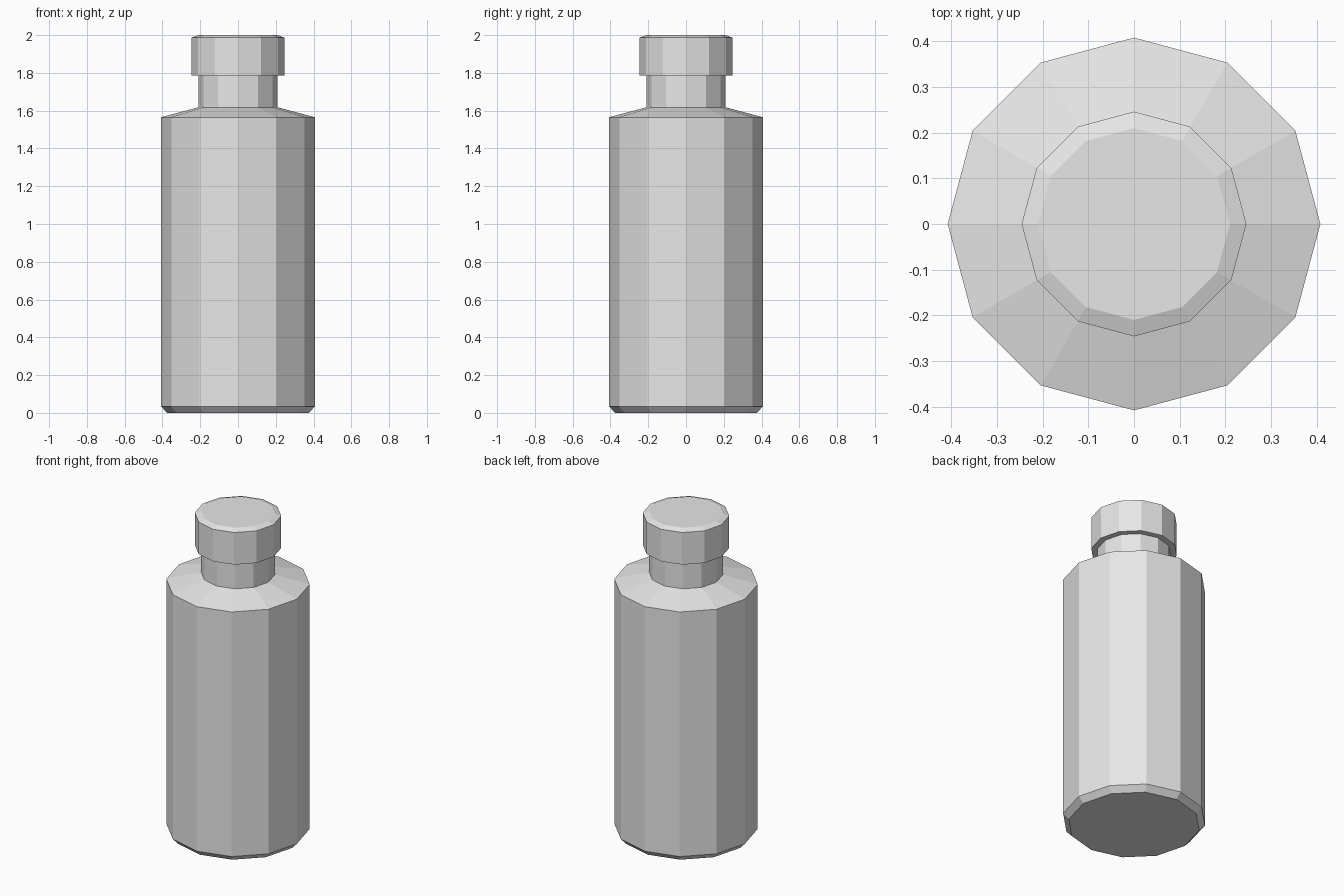
import bpy, bmesh, math

if "Cube" in bpy.data.objects:
    bpy.data.objects.remove(bpy.data.objects["Cube"])

SIDES = 12

grey = bpy.data.materials.new("light_grey")
grey.diffuse_color = (0.8, 0.8, 0.8, 1.0)
grey.use_nodes = True
grey.node_tree.nodes["Principled BSDF"].inputs["Base Color"].default_value = grey.diffuse_color


def lathe(name, profile):
    """Closed faceted solid from (radius, height) rings, listed bottom to top."""
    bm = bmesh.new()
    rings = [[bm.verts.new((r * math.cos(2 * math.pi * i / SIDES),
                            r * math.sin(2 * math.pi * i / SIDES), z))
              for i in range(SIDES)] for r, z in profile]
    for low, high in zip(rings, rings[1:]):
        for i in range(SIDES):
            j = (i + 1) % SIDES
            bm.faces.new((low[i], low[j], high[j], high[i]))
    bm.faces.new(rings[0][::-1])
    bm.faces.new(rings[-1])
    mesh = bpy.data.meshes.new(name)
    bm.to_mesh(mesh)
    bm.free()
    mesh.materials.append(grey)
    obj = bpy.data.objects.new(name, mesh)
    bpy.context.collection.objects.link(obj)
    return obj


# Bottle: chamfered base, straight wall, sloped shoulder and neck
lathe("bottle_body", [(0.375, 0.0), (0.408, 0.035), (0.408, 1.565),
                      (0.21, 1.618), (0.21, 1.786)])

# Cap: overhangs the neck, with a shallow chamfer round the top
lathe("cap", [(0.246, 1.786), (0.246, 1.987), (0.21, 2.0)])
